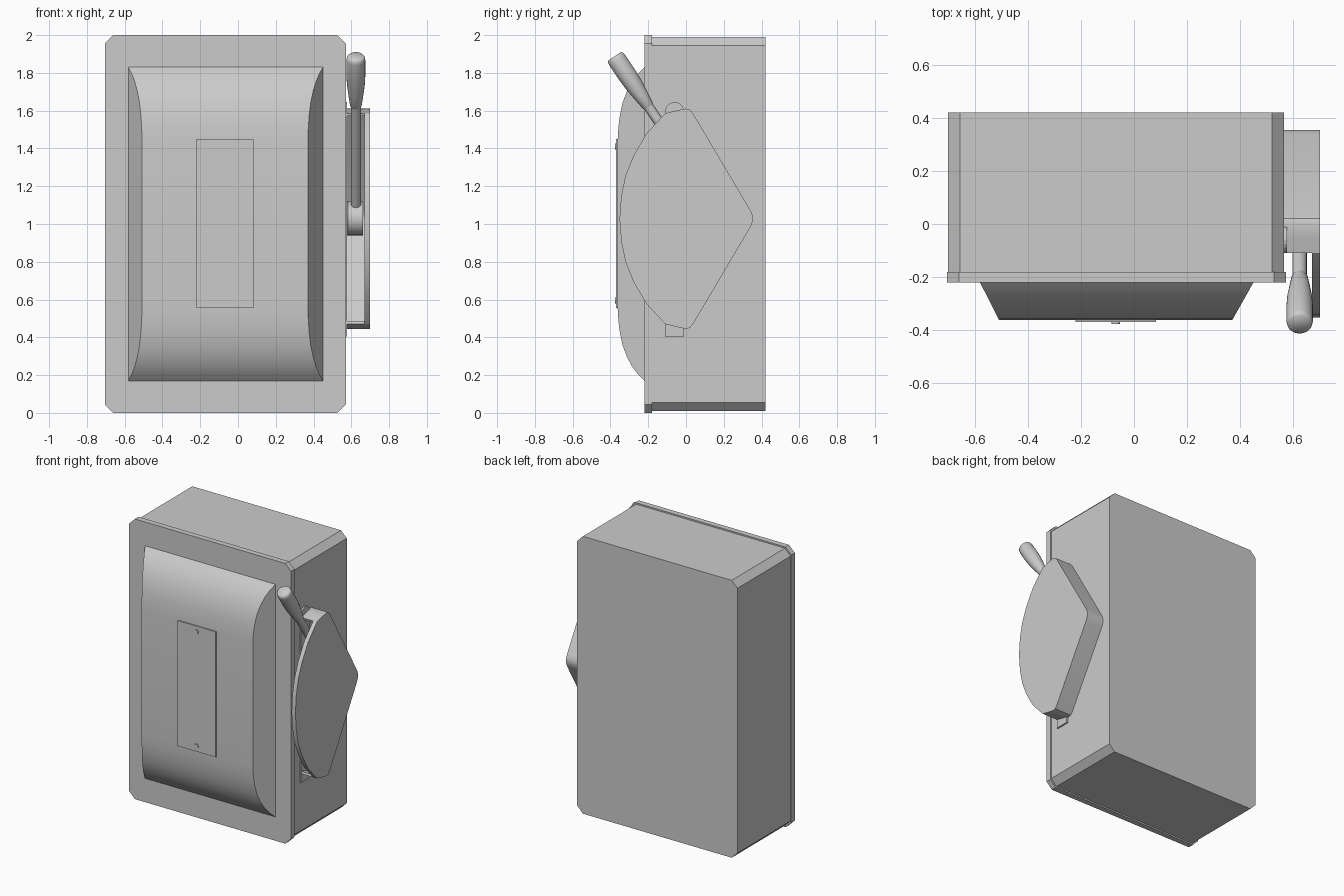
import bpy, bmesh, math
from mathutils import Vector, Matrix

if "Cube" in bpy.data.objects:
    bpy.data.objects.remove(bpy.data.objects["Cube"])


def finish(bm, name, angle=None):
    bmesh.ops.recalc_face_normals(bm, faces=bm.faces)
    me = bpy.data.meshes.new(name)
    bm.to_mesh(me)
    bm.free()
    ob = bpy.data.objects.new(name, me)
    bpy.context.collection.objects.link(ob)
    if angle:
        bpy.context.view_layer.objects.active = ob
        ob.select_set(True)
        bpy.ops.object.shade_smooth_by_angle(angle=math.radians(angle))
        ob.select_set(False)
    return ob


def loft(name, rings, angle=None, caps=True):
    """Join equal-length closed rings of points into a solid."""
    bm = bmesh.new()
    vs = [[bm.verts.new(p) for p in r] for r in rings]
    n = len(vs[0])
    for a, b in zip(vs, vs[1:]):
        for i in range(n):
            j = (i + 1) % n
            bm.faces.new((a[i], a[j], b[j], b[i]))
    if caps:
        bm.faces.new(vs[0])
        bm.faces.new(vs[-1])
    return finish(bm, name, angle)


def prism_y(name, pts, y0, y1):
    return loft(name, [[(x, y, z) for x, z in pts] for y in (y0, y1)])


def prism_x(name, pts, x0, x1, angle=None):
    return loft(name, [[(x, y, z) for y, z in pts] for x in (x0, x1)], angle)


def chamfered(x0, x1, z0, z1, c):
    return [(x0 + c, z0), (x1 - c, z0), (x1, z0 + c), (x1, z1 - c),
            (x1 - c, z1), (x0 + c, z1), (x0, z1 - c), (x0, z0 + c)]


def lathe(name, start, direction, profile, n=24, angle=35):
    """Revolve (distance, radius) pairs around an axis."""
    rot = Vector(direction).to_track_quat('Z', 'Y').to_matrix()
    rings = [[Vector(start) + rot @ Vector((r * math.cos(t), r * math.sin(t), d))
              for t in (2 * math.pi * k / n for k in range(n))] for d, r in profile]
    return loft(name, rings, angle)


# Enclosure body and front flange
prism_y("enclosure_body", chamfered(-0.70, 0.565, 0.01, 1.99, 0.045), -0.18, 0.42)
prism_y("front_flange", chamfered(-0.705, 0.572, 0, 2, 0.045), -0.22, -0.18)

# Bulged door panel with slanted ends
half = [(-0.22, 0.83), (-0.255, 0.795), (-0.285, 0.755), (-0.312, 0.705),
        (-0.335, 0.645), (-0.35, 0.575), (-0.358, 0.51), (-0.362, 0.44)]
prof = [(y, 1 + h) for y, h in half] + [(y, 1 - h) for y, h in reversed(half)]
slant = lambda y: (-0.22 - y) / 0.142
loft("door_bulge", [[(-0.58 + 0.072 * slant(y), y, z) for y, z in prof],
                    [(0.45 - 0.08 * slant(y), y, z) for y, z in prof]], 30)

# Label plate and its screws
prism_y("label_plate", [(-0.22, 0.555), (0.083, 0.555), (0.083, 1.45), (-0.22, 1.45)], -0.37, -0.36)
for i, z in enumerate((0.595, 1.41)):
    lathe(f"plate_screw_{i + 1}", (-0.068, -0.365, z), (0, -1, 0), [(0, 0.016), (0.012, 0.016)], 16)

# Handle guard: outer plate plus a wall open toward the front
wall_half = [(-0.11, 0.558), (-0.05, 0.573), (0.0, 0.583), (0.02, 0.578), (0.036, 0.56),
             (0.338, 0.05), (0.35, 0.025)]
front_half = [(-0.352, 0.0), (-0.343, 0.12), (-0.32, 0.23), (-0.28, 0.33), (-0.21, 0.45)]
zc = 1.028
wall = ([(y, zc + h) for y, h in wall_half] + [(0.355, zc)]
        + [(y, zc - h) for y, h in reversed(wall_half)])
front = ([(y, zc - h) for y, h in reversed(front_half)]
         + [(y, zc + h) for y, h in front_half[1:]])
prism_x("guard_plate", wall + front, 0.67, 0.70, 30)


def inset(pts, t):
    out = []
    for i, p in enumerate(pts):
        a, b = Vector(pts[max(i - 1, 0)]), Vector(pts[min(i + 1, len(pts) - 1)])
        d = (b - a).normalized()
        out.append((p[0] + d.y * t, p[1] - d.x * t))
    return out


inner = inset(wall, 0.016)
bm = bmesh.new()
cols = [[bm.verts.new((x, *p)) for x, p in
         ((0.565, o), (0.68, o), (0.68, i), (0.565, i))] for o, i in zip(wall, inner)]
for a, b in zip(cols, cols[1:]):
    for k in range(4):
        m = (k + 1) % 4
        bm.faces.new((a[k], a[m], b[m], b[k]))
bm.faces.new(cols[0])
bm.faces.new(cols[-1])
finish(bm, "guard_wall", 30)

# Thin mounting strip behind the guard, rounded at the top
arc = [(-0.06 + 0.05 * math.cos(math.pi * k / 10), 1.595 + 0.05 * math.sin(math.pi * k / 10))
       for k in range(11)]
prism_x("mounting_strip", [(-0.11, 0.405), (-0.01, 0.405)] + arc, 0.56, 0.576)

# Pivot hub
hub = (0.2, 1.03)
lathe("pivot_hub", (0.56, *hub), (1, 0, 0),
      [(0, 0.098), (0.012, 0.098), (0.022, 0.09), (0.102, 0.09)], 32)

# Lever rod and grip
tip = Vector((0.624, -0.378, 1.888))
axis = (tip - Vector((0.624, *hub))).normalized()
length = (tip - Vector((0.624, *hub))).length
lathe("lever_rod", (0.624, *hub), axis, [(0, 0.027), (length - 0.3, 0.027)], 20)
lathe("lever_grip", tip - axis * 0.325, axis,
      [(0, 0.026), (0.012, 0.031), (0.08, 0.04), (0.14, 0.047), (0.2, 0.05),
       (0.3, 0.05), (0.317, 0.047), (0.325, 0.04)], 24, 50)
